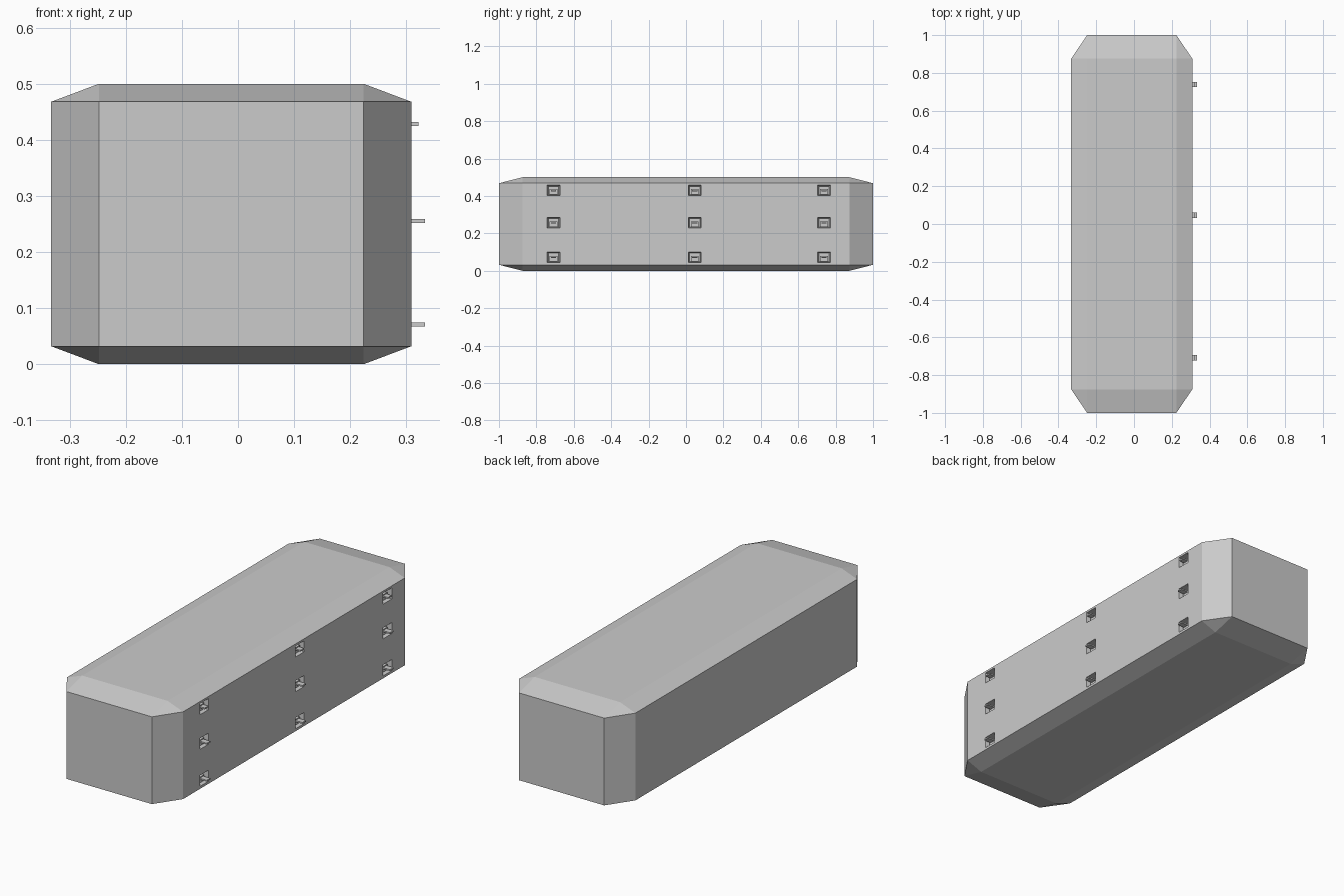
import bpy, bmesh

if "Cube" in bpy.data.objects:
    bpy.data.objects.remove(bpy.data.objects["Cube"])

X0, X1, Y, H = -0.333, 0.309, 1.0, 0.5
CX, CY, CZ = 0.085, 0.125, 0.032
DEPTH = 0.045


def add_object(name, bm):
    bmesh.ops.recalc_face_normals(bm, faces=bm.faces)
    mesh = bpy.data.meshes.new(name)
    bm.to_mesh(mesh)
    bm.free()
    obj = bpy.data.objects.new(name, mesh)
    bpy.context.collection.objects.link(obj)
    return obj


def add_box(bm, lo, hi):
    verts = bmesh.ops.create_cube(bm, size=1)["verts"]
    for v in verts:
        v.co = [l + (c + 0.5) * (h - l) for l, h, c in zip(lo, hi, v.co)]
    return verts


# Body: box with unequal chamfers on every edge
bm = bmesh.new()
for x, ix in ((X0, X0 + CX), (X1, X1 - CX)):
    for y, iy in ((-Y, -Y + CY), (Y, Y - CY)):
        for z, iz in ((0, CZ), (H, H - CZ)):
            for co in ((x, iy, iz), (ix, y, iz), (ix, iy, z)):
                bm.verts.new(co)
bmesh.ops.convex_hull(bm, input=bm.verts)
bmesh.ops.dissolve_limit(bm, angle_limit=0.01, verts=bm.verts, edges=bm.edges)
body = add_object("chamfered_body", bm)

# Three columns of three sockets on the right side
sockets = [(y, z, reach) for y in (-0.708, 0.047, 0.738)
           for z, reach in ((0.072, 0.333), (0.257, 0.333), (0.43, 0.322))]

# Tapered pocket cutter
bm = bmesh.new()
for y, z, reach in sockets:
    verts = add_box(bm, (X1 - DEPTH, y - 0.036, z - 0.029), (X1 + 0.01, y + 0.036, z + 0.029))
    for v in verts:
        if v.co.x < X1:
            v.co.y = y + (v.co.y - y) * 0.75
            v.co.z = z + (v.co.z - z) * 0.75
cutter = add_object("socket_cutter", bm)
cutter.hide_render = True
cutter.hide_set(True)
cut = body.modifiers.new("sockets", "BOOLEAN")
cut.operation = "DIFFERENCE"
cut.solver = "EXACT"
cut.object = cutter

# Thin tongues, each on a stepped block inside its pocket
for i, (y, z, reach) in enumerate(sockets):
    bm = bmesh.new()
    add_box(bm, (X1 - DEPTH - 0.005, y - 0.014, z - 0.005), (reach, y + 0.014, z + 0.002))
    add_object(f"socket_tongue_{i + 1}", bm)
    bm = bmesh.new()
    add_box(bm, (X1 - DEPTH - 0.005, y - 0.021, z - 0.022), (X1 - 0.015, y + 0.021, z + 0.007))
    add_object(f"socket_block_{i + 1}", bm)
